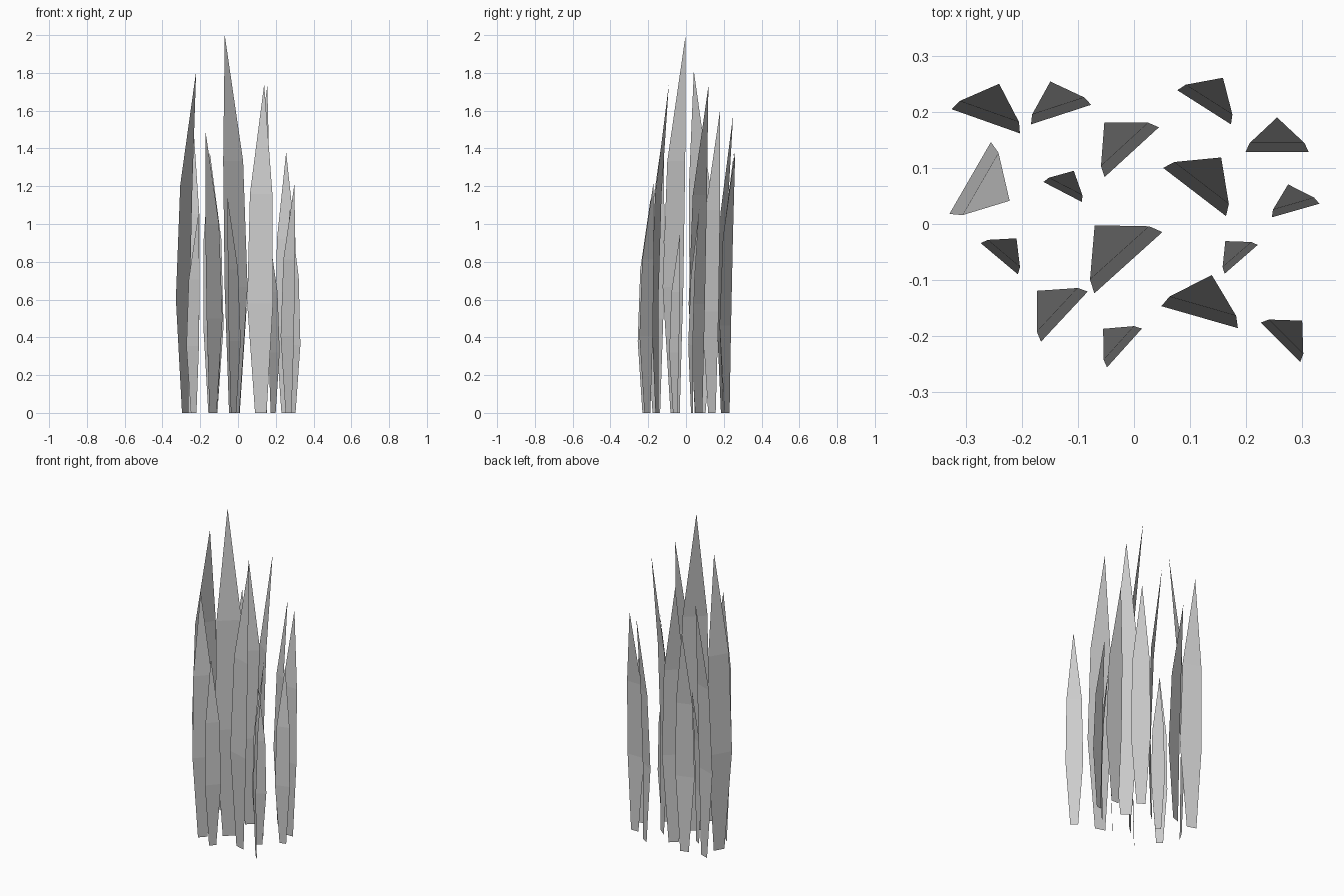
import bpy
from math import cos, sin, radians

if "Cube" in bpy.data.objects:
    bpy.data.objects.remove(bpy.data.objects["Cube"])

# Blade profile in units of blade height: (half width, lean offset, height)
PROFILE = [(0.0183, 0.0077, 0.0), (0.0408, 0.0, 1 / 3), (0.0355, 0.0117, 2 / 3)]
TIP_LEAN = 0.0449

# x, y of the widest row, lean direction in degrees, height
BLADES = [
    (-0.264, 0.183, 70.5, 1.58), (-0.130, 0.195, 108, 1.38),
    (-0.004, 0.128, 132.5, 1.61), (0.125, 0.208, 57.5, 1.39),
    (0.255, 0.128, 90, 1.38), (0.108, 0.057, 52.5, 1.73),
    (-0.292, 0.082, -30, 1.81), (-0.127, 0.057, 62.5, 0.95),
    (0.288, 0.024, 106, 1.08), (-0.240, -0.062, 50, 1.06),
    (-0.010, -0.069, 132, 2.00), (0.191, -0.063, 131, 0.96),
    (-0.124, -0.165, 137, 1.50), (0.117, -0.166, 74, 1.74),
    (-0.017, -0.221, 138, 1.14), (0.261, -0.211, 45, 1.22),
]


def grass_blade(index, x, y, angle, height):
    """A flat tapered strip that bows towards its lean direction."""
    c, s = cos(radians(angle)), sin(radians(angle))

    def point(side, lean, up):
        return (x + height * (lean * c + side * s),
                y + height * (lean * s - side * c), height * up)

    verts = []
    for half, lean, up in PROFILE:
        verts += [point(-half, lean, up), point(half, lean, up)]
    verts.append(point(0, TIP_LEAN, 1))
    faces = [(0, 1, 3, 2), (2, 3, 5, 4), (4, 5, 6)]
    mesh = bpy.data.meshes.new(f"grass_blade_{index}")
    mesh.from_pydata(verts, [], faces)
    obj = bpy.data.objects.new(f"grass_blade_{index}", mesh)
    bpy.context.collection.objects.link(obj)


# Clump of blades
for i, blade in enumerate(BLADES, 1):
    grass_blade(i, *blade)
